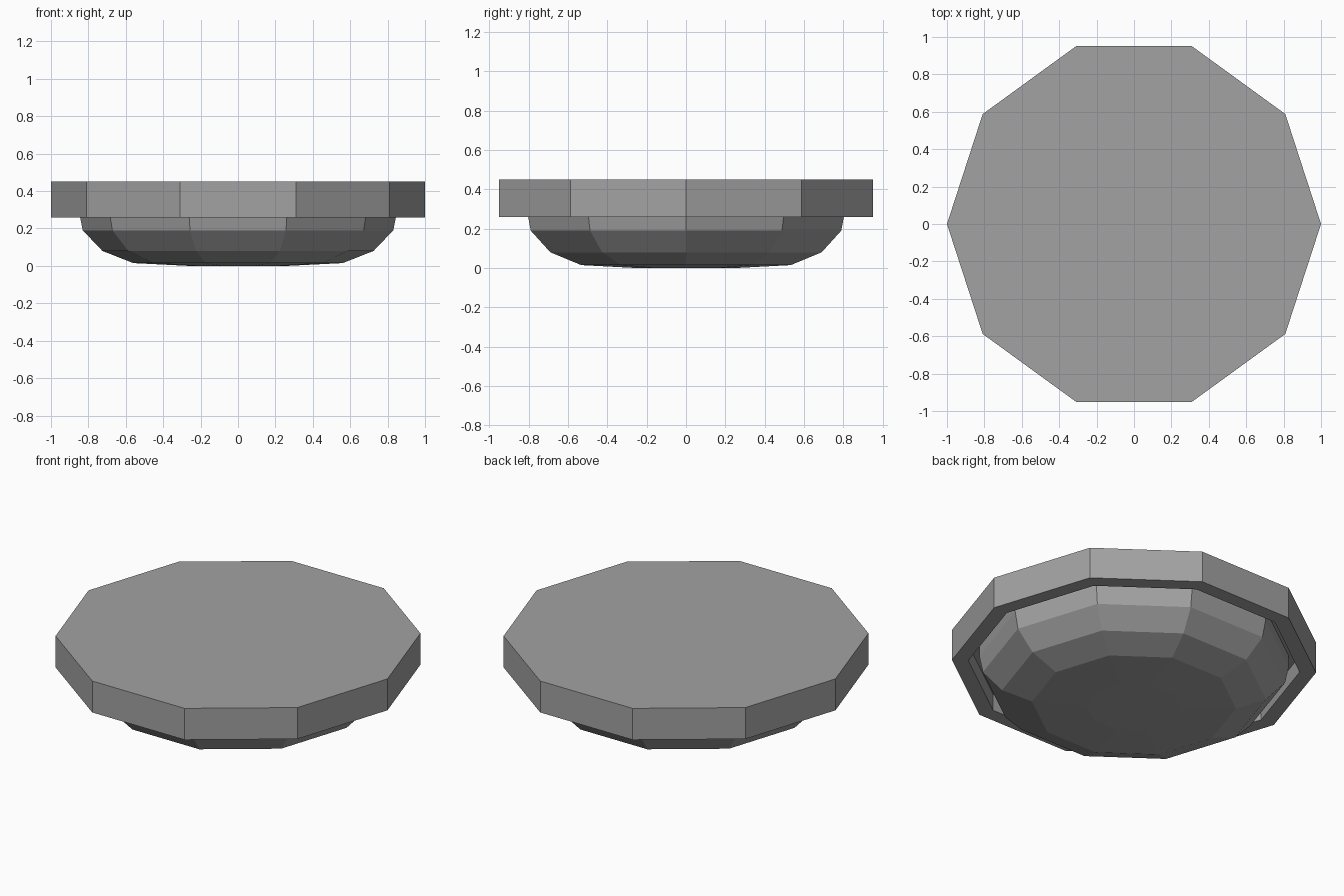
import bpy
import bmesh
from math import cos, sin, tau

cube = bpy.data.objects.get("Cube")
if cube:
    bpy.data.objects.remove(cube, do_unlink=True)

SIDES = 10

grey = bpy.data.materials.new("stone_grey")
grey.use_nodes = True
color = (0.36, 0.36, 0.36, 1)
grey.diffuse_color = color
grey.node_tree.nodes["Principled BSDF"].inputs["Base Color"].default_value = color


def lathe(name, profile):
    """Turn a (radius, height) profile into a ten-sided capped solid."""
    bm = bmesh.new()
    rings = [[bm.verts.new((r * cos(tau * i / SIDES), r * sin(tau * i / SIDES), z))
              for i in range(SIDES)] for r, z in profile]
    for low, high in zip(rings, rings[1:]):
        for i in range(SIDES):
            j = (i + 1) % SIDES
            bm.faces.new((low[i], low[j], high[j], high[i]))
    bm.faces.new(rings[0])
    bm.faces.new(rings[-1])
    bmesh.ops.recalc_face_normals(bm, faces=bm.faces)
    mesh = bpy.data.meshes.new(name)
    bm.to_mesh(mesh)
    bm.free()
    mesh.materials.append(grey)
    obj = bpy.data.objects.new(name, mesh)
    bpy.context.collection.objects.link(obj)
    return obj


# Thick flat top with a recess underneath, leaving a rim around the bowl
lathe("top_slab", [(0.91, 0.36), (0.91, 0.26), (1, 0.26), (1, 0.45)])

# Shallow rounded bowl that rises into the recess
lathe("bowl", [(0.26, 0), (0.56, 0.015), (0.725, 0.08), (0.83, 0.19),
               (0.85, 0.29), (0.85, 0.38)])
